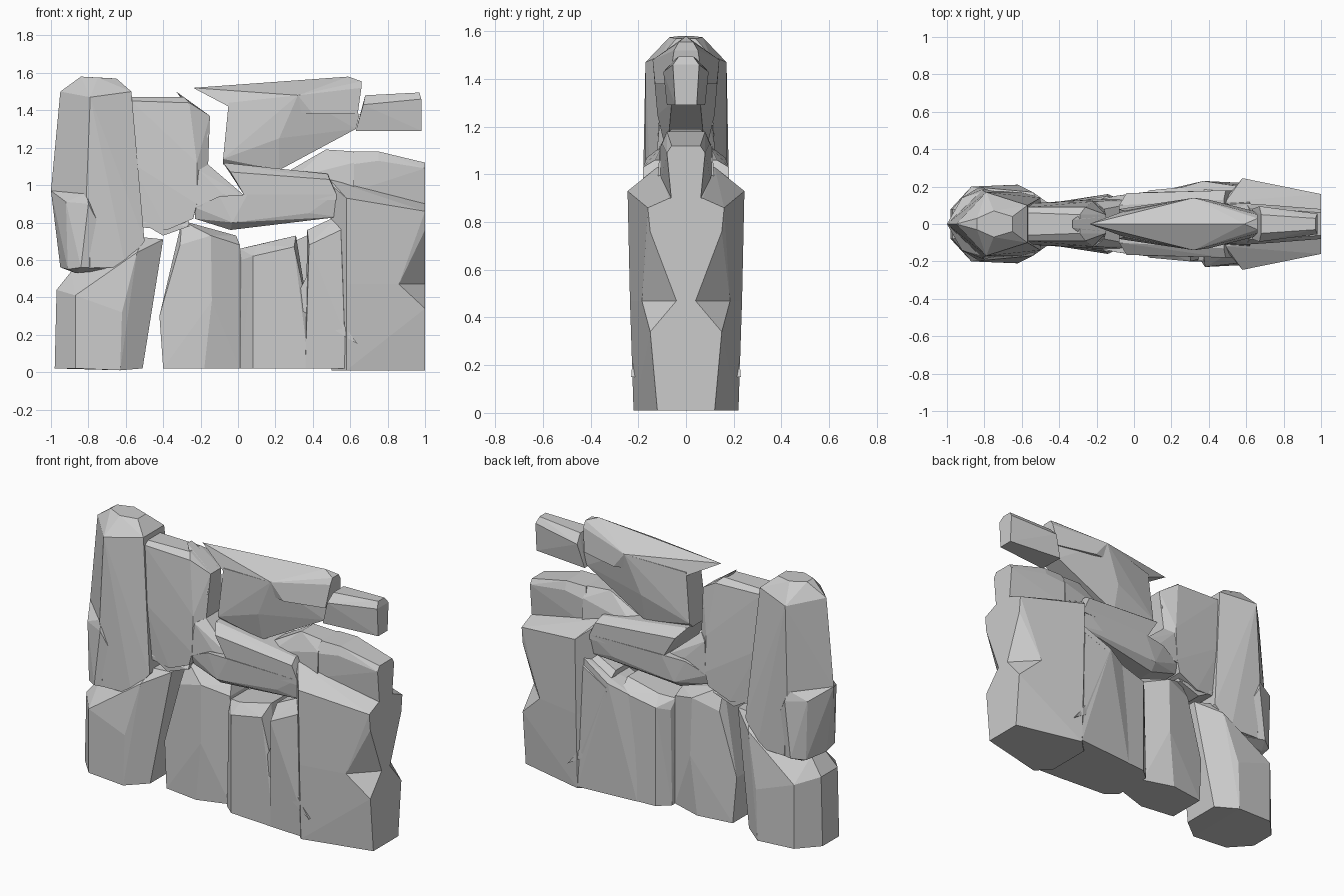
import bpy, bmesh


def rock(name, pts, back_only=False):
    """Faceted rock: convex hull of (x, half depth, z) corners mirrored front to back."""
    bm = bmesh.new()
    for x, d, z in pts:
        for y in ((0.02, d) if back_only else (-d, d)):
            bm.verts.new((x, y, z))
    bmesh.ops.remove_doubles(bm, verts=bm.verts, dist=0.0005)
    res = bmesh.ops.convex_hull(bm, input=bm.verts)
    junk = {g for g in res["geom_interior"] + res["geom_unused"]
            if isinstance(g, bmesh.types.BMVert)}
    bmesh.ops.delete(bm, geom=list(junk), context='VERTS')
    bmesh.ops.dissolve_limit(bm, angle_limit=0.05, verts=bm.verts, edges=bm.edges)
    bmesh.ops.recalc_face_normals(bm, faces=bm.faces)
    me = bpy.data.meshes.new(name)
    bm.to_mesh(me)
    bm.free()
    ob = bpy.data.objects.new(name, me)
    bpy.context.collection.objects.link(ob)
    return ob


# tall pillar on the left, with a swollen lower left side
rock("pillar", [
    (-1.0, 0, .97), (-.81, .18, .96), (-.53, .13, .95),
    (-.94, 0, .60), (-.79, .18, .56), (-.60, .17, .56), (-.50, .14, .70),
    (-.95, 0, 1.50), (-.79, .17, 1.47), (-.57, .10, 1.50),
    (-.84, .03, 1.58), (-.75, .07, 1.575), (-.65, .04, 1.57)])
rock("pillar_bulge", [
    (-1.0, 0, .97), (-.92, .14, .91), (-.80, .19, .90), (-.81, .17, .96),
    (-.95, 0, .56), (-.91, .14, .55), (-.84, .19, .56), (-.87, .12, .53),
    (-.62, .13, .55)])

# leaning foot rock under the pillar
rock("left_foot", [
    (-.98, .08, .02), (-.87, .20, .02), (-.63, .21, .01), (-.51, .12, .02),
    (-.97, .08, .44), (-.87, .20, .41), (-.62, .21, .32),
    (-.89, .06, .54), (-.54, .17, .64), (-.48, .11, .60),
    (-.50, .10, .72), (-.40, .07, .71)])

# wall panel beside the pillar
rock("wall_panel", [
    (-.57, .10, .78), (-.38, .12, .76), (-.24, .13, .82), (-.22, .13, .90),
    (-.16, .08, 1.10), (-.57, .11, 1.12), (-.22, .12, 1.12),
    (-.57, .09, 1.45), (-.26, .09, 1.44), (-.57, .06, 1.47), (-.29, .05, 1.47),
    (-.15, .05, 1.37)])
rock("panel_tip", [
    (-.33, .02, 1.50), (-.29, .05, 1.46), (-.15, .04, 1.37), (-.16, .07, 1.25)])
rock("panel_base", [
    (-.52, .11, .80), (-.48, .09, .83), (-.26, .11, .78), (-.40, .11, .73),
    (-.27, .05, .86)])
rock("hanging_shard", [
    (-.21, .12, 1.08), (-.16, .08, 1.11), (-.23, .13, .88), (-.08, .13, .95),
    (-.12, .09, 1.04), (.05, .12, .93)])

# row of base boulders
rock("base_left", [
    (-.40, .12, .02), (-.18, .15, .02), (.01, .09, .02),
    (-.42, .11, .30), (-.14, .16, .38), (.02, .09, .38),
    (-.31, .12, .68), (-.145, .15, .73), (.01, .09, .68),
    (-.30, .06, .81), (-.16, .07, .76), (-.01, .05, .73)])
rock("base_middle", [
    (.01, .12, .02), (.08, .18, .02), (.38, .20, .02),
    (.02, .12, .60), (.08, .18, .62), (.30, .20, .67), (.29, .20, .36),
    (.01, .08, .66), (.10, .12, .68), (.31, .12, .73), (.38, .18, .30)])
rock("base_middle_back", [
    (.20, .19, .02), (.58, .22, .02), (.20, .18, .64), (.37, .23, .71),
    (.57, .20, .82), (.30, .10, .70)], back_only=True)
rock("base_inner_right", [
    (.36, .20, .02), (.58, .21, .02), (.38, .22, .50), (.57, .22, .20),
    (.38, .23, .68), (.55, .21, .76), (.37, .15, .76), (.54, .14, .84)])
rock("crevice_sliver", [
    (.29, .19, .36), (.37, .20, .52), (.62, .22, .17), (.64, .23, .15)])

# large right boulder with a pinched outer edge
waist = [(1.0, .04, .47), (.86, .185, .47), (.58, .235, .47)]
rock("right_boulder_upper", waist + [
    (.50, .14, .47), (.50, .15, 1.00), (.58, .245, .93), (1.0, .16, .86),
    (.49, .12, 1.03), (.56, .14, 1.00), (1.0, .07, .90), (1.0, .15, .76)])
rock("right_boulder_lower", waist + [
    (.50, .14, .47), (1.0, .15, .34), (1.0, .12, .01),
    (.58, .22, .01), (.50, .14, .01)])

# lying slab above the base
rock("middle_slab_lower", [
    (-.23, .12, .88), (-.23, .10, .82), (-.04, .11, .76), (-.03, .16, .80),
    (.38, .17, .85), (.54, .16, .83), (-.10, .15, .94), (.05, .17, .95),
    (.52, .18, .95)])
rock("middle_slab_upper", [
    (.05, .165, .92), (.54, .18, .92), (-.04, .165, 1.07), (.49, .18, 1.03),
    (-.08, .10, 1.12), (.12, .12, 1.09), (.48, .13, 1.06)])

# upper right ledge rocks
rock("ledge_inner", [
    (.14, .04, 1.00), (.30, .10, 1.04), (.47, .06, 1.19), (.62, .11, 1.12),
    (.62, .07, 1.18), (.62, .12, .95), (.30, .10, .98)])
rock("ledge_outer", [
    (.57, .11, .95), (1.0, .06, .88), (.60, .11, 1.11), (.75, .10, 1.13),
    (1.0, .08, 1.09), (.62, .08, 1.18), (.75, .08, 1.18), (1.0, .06, 1.12)])

# floating top slab and its outer block
rock("top_slab_cap", [
    (-.24, 0, 1.52), (-.05, .07, 1.42), (.32, .14, 1.48), (.66, .05, 1.52),
    (.59, 0, 1.58), (.66, .03, 1.555), (.64, .07, 1.38), (.40, .13, 1.38)])
rock("top_slab_body", [
    (-.05, .07, 1.44), (.32, .14, 1.48), (.65, .06, 1.38), (.63, .06, 1.30),
    (.44, .09, 1.29), (.22, .08, 1.08), (-.08, .08, 1.14), (-.08, .05, 1.11),
    (.22, .12, 1.25)])
rock("top_slab_toe", [
    (.14, .03, 1.02), (.13, .07, 1.09), (.24, .08, 1.10), (.44, .05, 1.29)])
rock("top_outer_block", [
    (.63, .08, 1.29), (.98, .045, 1.29), (.67, .095, 1.43), (.98, .055, 1.46),
    (.68, .05, 1.48), (.97, .03, 1.495)])
